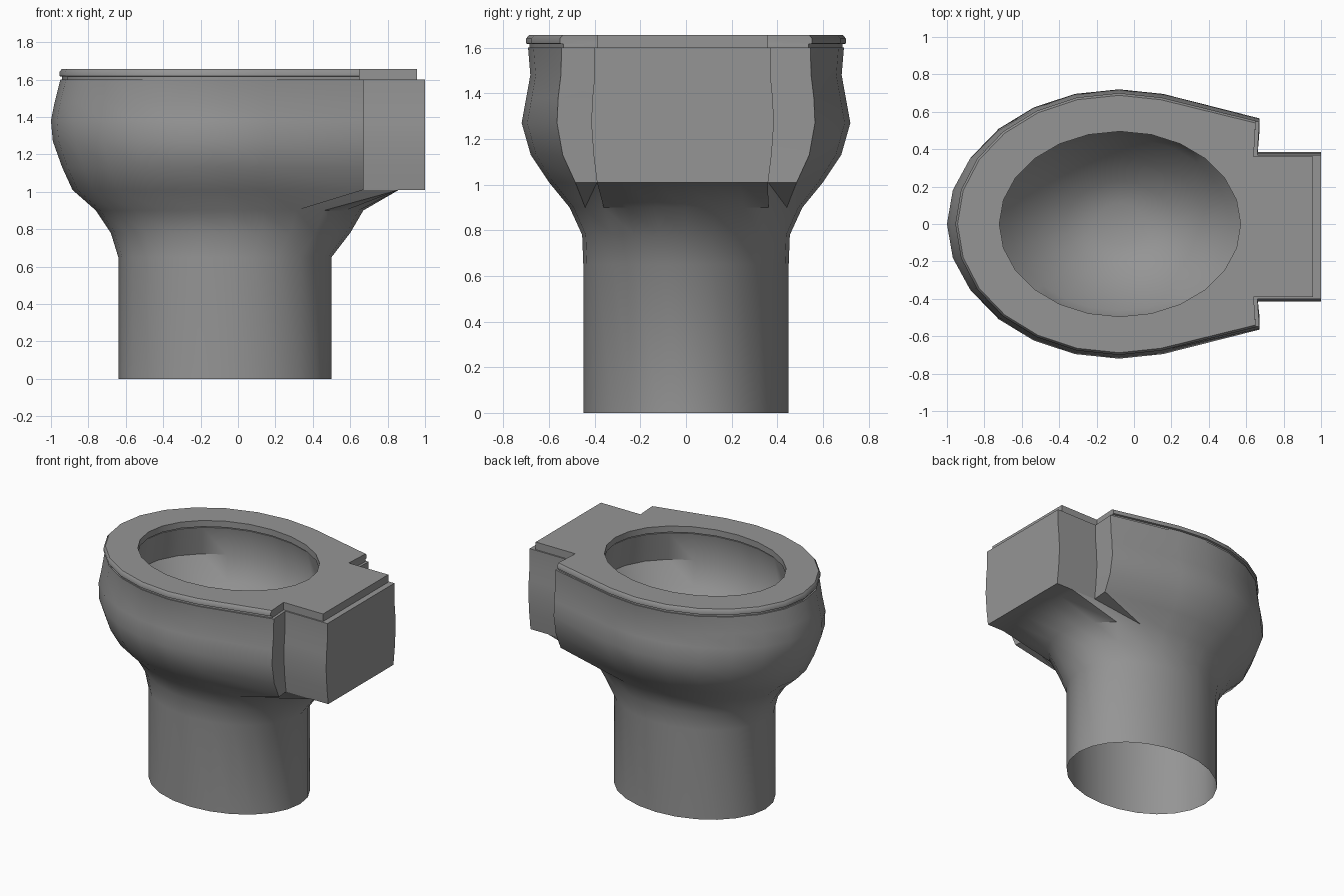
import bpy, bmesh, math

if "Cube" in bpy.data.objects:
    bpy.data.objects.remove(bpy.data.objects["Cube"])

ANGLES = [15 * i for i in range(9)] + [120] + [135, 150, 165, 180]
SHIFT = -0.015  # the rear mount sits slightly off centre

# dark grey ceramic
GREY = bpy.data.materials.new("dark_grey")
GREY.diffuse_color = (0.3, 0.3, 0.3, 1)
GREY.use_nodes = True
GREY.node_tree.nodes["Principled BSDF"].inputs["Base Color"].default_value = GREY.diffuse_color


def ring(z, c, a, b, corner=None, mount=None):
    """Closed outline: plain ellipse, or ellipse front with a stepped rear mount."""
    half = []
    for t in ANGLES:
        r = math.radians(t)
        half.append([c - a * math.cos(r), b * math.sin(r)])
    off = [0] * len(half)
    if corner:
        half[8] = list(corner)
        half[9] = [corner[0] - 0.01, mount[1]]
        for i, f in zip(range(10, 14), (1, 2 / 3, 1 / 3, 0)):
            half[i] = [mount[0], mount[1] * f]
        off[9:] = [SHIFT] * 5
    left = [(x, y + o, z) for (x, y), o in zip(half, off)]
    right = [(x, -y + o, z) for (x, y), o in zip(half, off)]
    return left + right[-2:0:-1]


def loft(name, rings, cap=False):
    bm = bmesh.new()
    rows = [[bm.verts.new(p) for p in r] for r in rings]
    n = len(rows[0])
    for lo, up in zip(rows, rows[1:]):
        for i in range(n):
            j = (i + 1) % n
            bm.faces.new((lo[i], up[i], up[j], lo[j]))
    if cap:
        bm.faces.new(rows[-1][::-1])
    bmesh.ops.remove_doubles(bm, verts=bm.verts, dist=0.0005)
    mesh = bpy.data.meshes.new(name)
    bm.to_mesh(mesh)
    bm.free()
    mesh.materials.append(GREY)
    ob = bpy.data.objects.new(name, mesh)
    bpy.context.collection.objects.link(ob)
    bpy.ops.object.select_all(action='DESELECT')
    ob.select_set(True)
    bpy.context.view_layer.objects.active = ob
    bpy.ops.object.shade_smooth_by_angle(angle=math.radians(40))
    return ob


# pedestal column, open at the floor, flaring into the bowl
body = [ring(z, c, a, b) for z, c, a, b in (
    (0, -0.07, 0.57, 0.45), (0.65, -0.07, 0.57, 0.45),
    (0.78, -0.04, 0.64, 0.455), (0.9, -0.045, 0.715, 0.51))]
# flat underside of the rear mount
body.append(ring(1.01, -0.08, 0.805, 0.60, (0.67, 0.485), (0.86, 0.375)))
# bulging bowl wall: height, front x, half width, corner y, mount half width
for z, front, b, cy, my in (
        (1.01, -0.885, 0.60, 0.485, 0.375), (1.13, -0.94, 0.68, 0.54, 0.39),
        (1.27, -0.99, 0.72, 0.565, 0.40), (1.38, -1.0, 0.70, 0.56, 0.395),
        (1.48, -0.98, 0.682, 0.548, 0.385), (1.60, -0.95, 0.692, 0.545, 0.385)):
    body.append(ring(z, -0.08, -0.08 - front, b, (0.67, cy), (1.0, my)))
# basin: wall undercut below the rim, then a deep dished floor
body.append(ring(1.60, -0.075, 0.655, 0.505))
for z, s in ((1.39, 1), (1.24, 0.85), (1.10, 0.66), (0.98, 0.42), (0.93, 0.2)):
    body.append(ring(z, -0.075, 0.69 * s, 0.545 * s))
loft("toilet_bowl", body, cap=True)

# seat: inset foot, wider slab with a chamfered top, oval opening
seat = [ring(z, -0.08, 0.875 - d, 0.70 - d, (0.65, 0.552 - d), (0.958, 0.375))
        for z, d in ((1.60, 0.015), (1.615, 0.015), (1.618, 0),
                     (1.64, 0), (1.655, 0.012))]
seat += [ring(z, -0.075, 0.645, 0.495) for z in (1.655, 1.61)]
loft("seat", seat)
